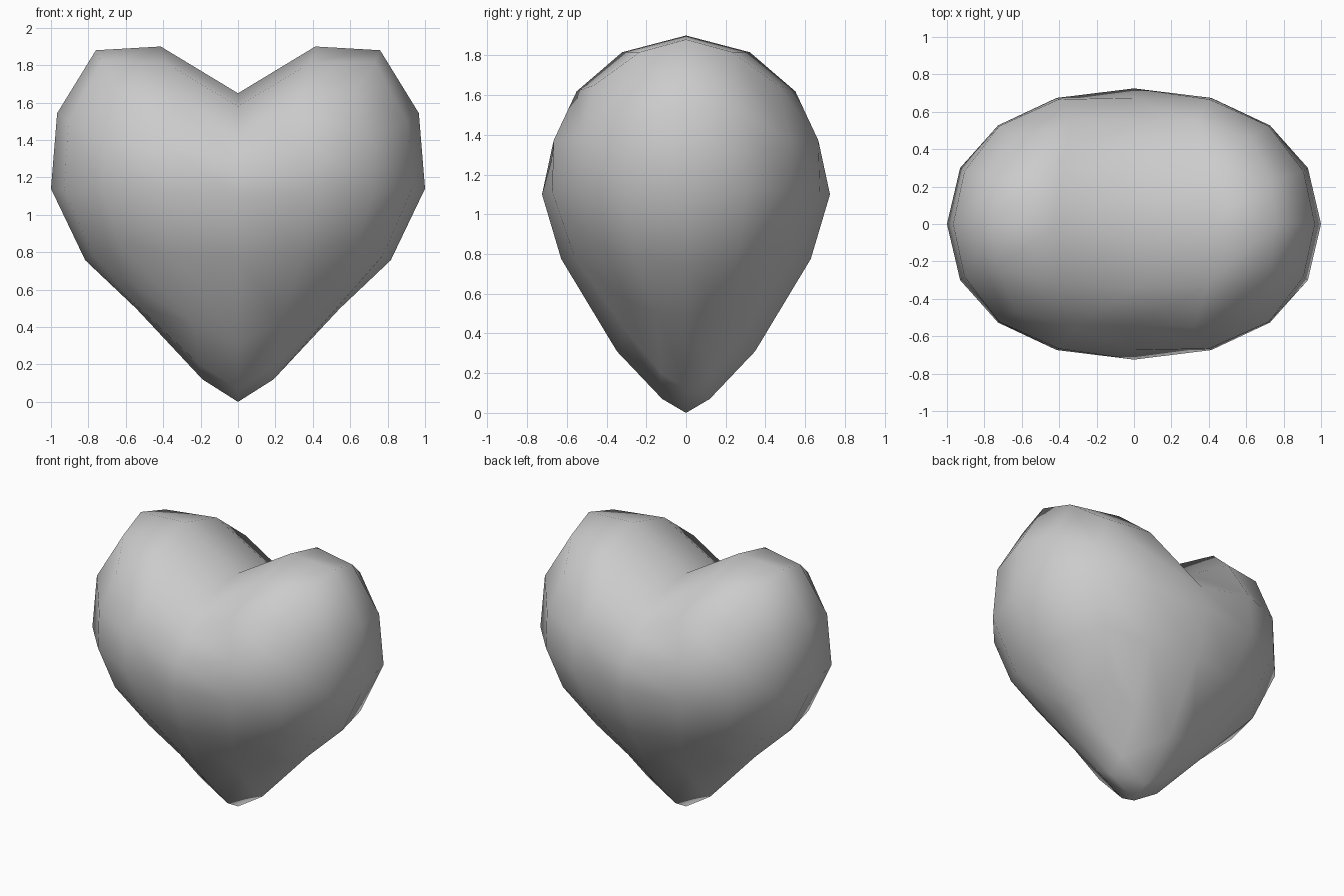
import bpy, bmesh, math

if "Cube" in bpy.data.objects:
    bpy.data.objects.remove(bpy.data.objects["Cube"])

# Profiles keyed by height on a rounded cube (-1 bottom pole .. 1 top pole)
KEYS = [-1, -.93, -.727, -.41, 0, .41, .727, .93, 1]
Z_LOBE = [0, .12, .50, .76, 1.14, 1.54, 1.88, 1.90, 1.90]   # side outline heights
Z_CLEFT = [0, .07, .31, .78, 1.10, 1.28, 1.43, 1.58, 1.65]  # centre line heights
X_SCALE = [.4, .46, .75, .88, 1, 1.04, 1.045, 1, 1]
Y_SCALE = [.35, .40, .66, .935, 1, 1.0, 1.03, 1.14, 1.14]
Y_BULGE = [0, -.08, -.13, -.06, 0, .06, .06, .04, 0]        # between the two outlines
Z_BULGE = [0, 0, 0, 0, 0, 0, .03, .04, 0]
DEPTH = .725


def sample(values, t):
    t = max(-1, min(1, t))
    for i in range(len(KEYS) - 1):
        if t <= KEYS[i + 1]:
            f = (t - KEYS[i]) / (KEYS[i + 1] - KEYS[i])
            return values[i] + f * (values[i + 1] - values[i])
    return values[-1]


def rounded(co):
    # Even-angle sphere projection, slightly squared off
    t = [math.tan(c * math.pi / 4) for c in co]
    n = math.sqrt(sum(c * c for c in t))
    return [math.copysign(abs(c / n) ** .92, c) if abs(c) > 1e-5 else 0 for c in t]


# Heart: a gridded cube, rounded and then shaped by the profiles
bm = bmesh.new()
bmesh.ops.create_cube(bm, size=2)
bmesh.ops.subdivide_edges(bm, edges=bm.edges[:], cuts=3, use_grid_fill=True)
for v in bm.verts:
    x, y, z = rounded(v.co)
    r = math.hypot(x, y)
    w = abs(x) / r if r > 1e-4 else 0
    d = (4 * w * (1 - w)) ** 2
    height = w * sample(Z_LOBE, z) + (1 - w) * sample(Z_CLEFT, z) + d * sample(Z_BULGE, z)
    depth = DEPTH * sample(Y_SCALE, z) * (1 + d * sample(Y_BULGE, z))
    v.co = (x * sample(X_SCALE, z), y * depth, height)
bmesh.ops.recalc_face_normals(bm, faces=bm.faces[:])
for f in bm.faces:
    f.smooth = True
mesh = bpy.data.meshes.new("heart")
bm.to_mesh(mesh)
bm.free()
bpy.context.collection.objects.link(bpy.data.objects.new("heart", mesh))
